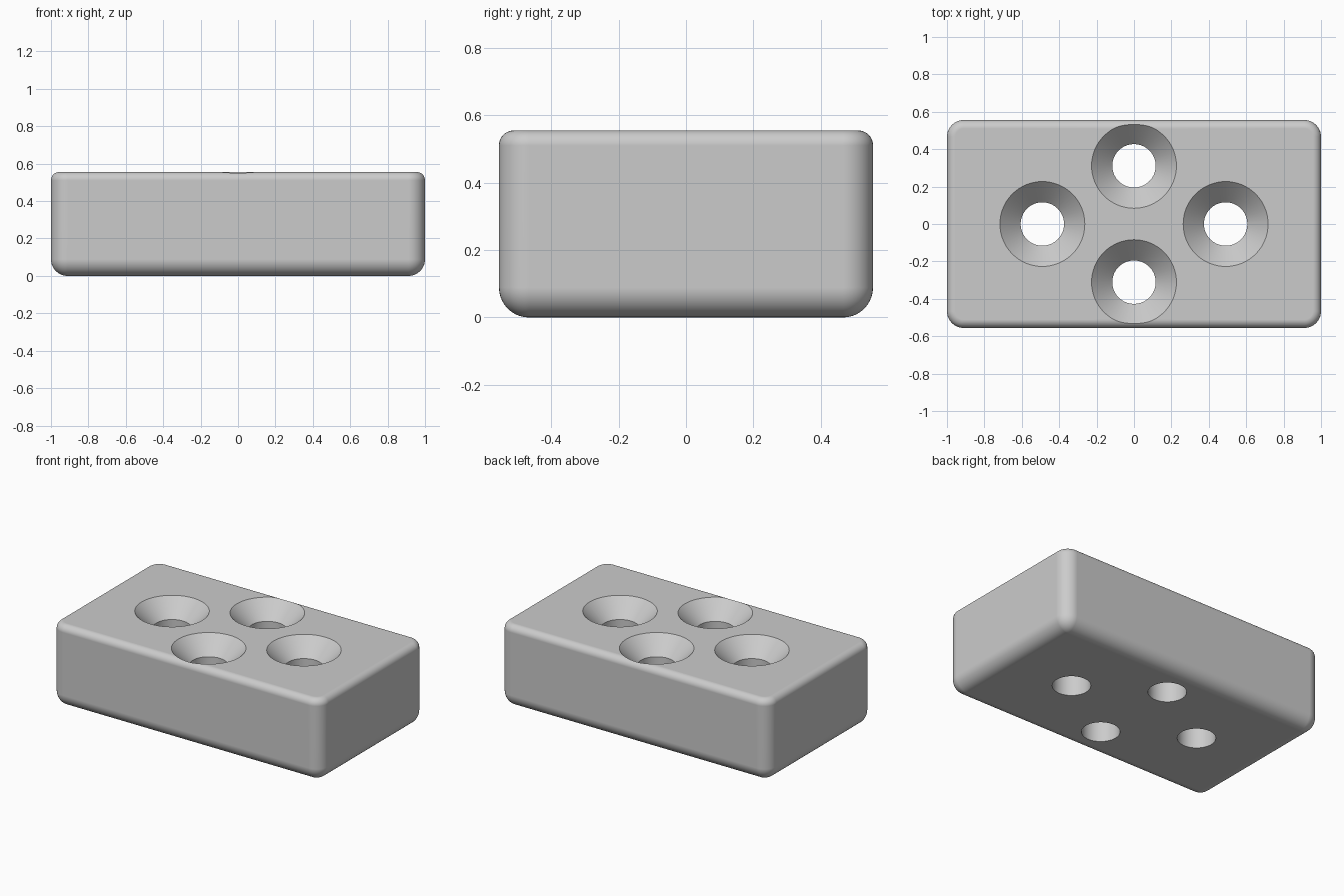
import bpy, bmesh
from math import sin, cos, pi

cube = bpy.data.objects.get("Cube")
if cube:
    bpy.data.objects.remove(cube, do_unlink=True)

HX, HY, H = 1.0, 0.5555, 0.5555      # half length, half width, height
R, RT = 0.089, 0.0445                # corner and lower edge radius, top edge radius
STEPS, SIDES = 10, 64

grey = bpy.data.materials.new("light grey")
grey.use_nodes = True
grey.diffuse_color = (0.6, 0.6, 0.6, 1)
grey.node_tree.nodes["Principled BSDF"].inputs["Base Color"].default_value = (0.6, 0.6, 0.6, 1)


def loft(name, rings):
    """Closed skin through rings that all have the same number of points."""
    bm = bmesh.new()
    loops = [[bm.verts.new(p) for p in ring] for ring in rings]
    n = len(loops[0])
    for a, b in zip(loops, loops[1:]):
        for i in range(n):
            j = (i + 1) % n
            bm.faces.new((a[i], a[j], b[j], b[i]))
    bm.faces.new(loops[0][::-1])
    bm.faces.new(loops[-1])
    bmesh.ops.remove_doubles(bm, verts=bm.verts, dist=1e-5)
    bmesh.ops.recalc_face_normals(bm, faces=bm.faces)
    mesh = bpy.data.meshes.new(name)
    bm.to_mesh(mesh)
    bm.free()
    mesh.materials.append(grey)
    obj = bpy.data.objects.new(name, mesh)
    bpy.context.collection.objects.link(obj)
    return obj


def rounded_rect(inset, z):
    r = R - inset
    ring = []
    for k, (sx, sy) in enumerate(((1, 1), (-1, 1), (-1, -1), (1, -1))):
        for s in range(STEPS + 1):
            a = (k + s / STEPS) * pi / 2
            ring.append((sx * (HX - R) + r * cos(a), sy * (HY - R) + r * sin(a), z))
    return ring


def circle(x, y, r, z):
    return [(x + r * cos(2 * pi * i / SIDES), y + r * sin(2 * pi * i / SIDES), z)
            for i in range(SIDES)]


# Block with a wide rounded lower edge and a narrow rounded top edge
arc = [i / STEPS * pi / 2 for i in range(STEPS + 1)]
rings = [rounded_rect(R * (1 - sin(a)), R * (1 - cos(a))) for a in arc]
rings += [rounded_rect(RT * (1 - cos(a)), H - RT * (1 - sin(a))) for a in arc]
block = loft("block", rings)

# Four countersunk through holes
cutters = []
for x, y in ((0.49, 0), (-0.49, 0), (0, 0.311), (0, -0.311)):
    profile = ((0.116, -0.1), (0.116, H - 0.111), (0.227, H), (0.327, H + 0.1))
    cutter = loft("hole_cutter", [circle(x, y, r, z) for r, z in profile])
    cutter.hide_render = True
    cutters.append(cutter)
    mod = block.modifiers.new("hole", 'BOOLEAN')
    mod.operation, mod.solver, mod.object = 'DIFFERENCE', 'EXACT', cutter

bpy.ops.object.select_all(action='DESELECT')
block.select_set(True)
bpy.context.view_layer.objects.active = block
for mod in list(block.modifiers):
    bpy.ops.object.modifier_apply(modifier=mod.name)
for cutter in cutters:
    bpy.data.objects.remove(cutter, do_unlink=True)

# Smooth fillets and bores, flat broad faces
bpy.ops.object.shade_smooth_by_angle(angle=pi / 6)
normals = block.modifiers.new("flat_faces", 'WEIGHTED_NORMAL')
normals.keep_sharp = True
